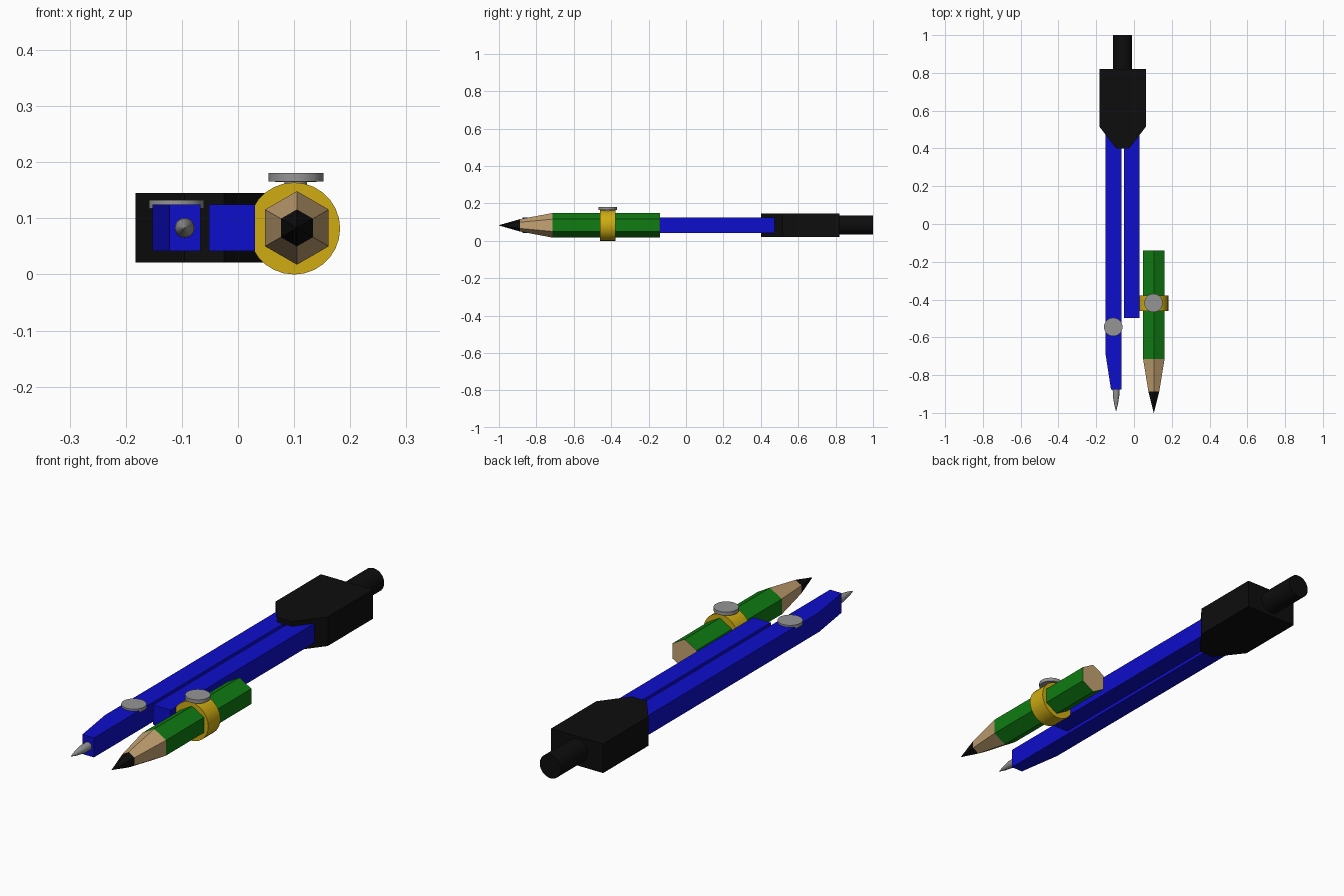
import bpy, bmesh, math

if "Cube" in bpy.data.objects:
    bpy.data.objects.remove(bpy.data.objects["Cube"])

def mat(name, r, g, b):
    m = bpy.data.materials.new(name)
    m.diffuse_color = (r, g, b, 1)
    m.use_nodes = True
    m.node_tree.nodes["Principled BSDF"].inputs["Base Color"].default_value = m.diffuse_color
    return m

BLACK = mat("black", 0.004, 0.004, 0.004)
BLUE = mat("blue", 0.004, 0.004, 0.6)
GREEN = mat("green", 0.005, 0.2, 0.006)
WOOD = mat("wood", 0.55, 0.36, 0.17)
GOLD = mat("gold", 0.62, 0.41, 0.006)
GREY = mat("grey", 0.3, 0.3, 0.3)
ZC = 0.083  # shared centre height

def finish(bm, name, mats, smooth=True):
    bmesh.ops.recalc_face_normals(bm, faces=bm.faces)
    me = bpy.data.meshes.new(name)
    bm.to_mesh(me)
    bm.free()
    ob = bpy.data.objects.new(name, me)
    bpy.context.collection.objects.link(ob)
    for m in mats:
        me.materials.append(m)
    if smooth:
        bpy.ops.object.select_all(action='DESELECT')
        ob.select_set(True)
        bpy.context.view_layer.objects.active = ob
        bpy.ops.object.shade_smooth_by_angle(angle=math.radians(35))
    return ob

def plate(name, outline, z0, z1, m):
    """Extrude an (x, y) outline from z0 to z1."""
    bm = bmesh.new()
    f = bm.faces.new([bm.verts.new((x, y, z0)) for x, y in outline])
    ext = bmesh.ops.extrude_face_region(bm, geom=[f])
    for v in ext["geom"]:
        if isinstance(v, bmesh.types.BMVert):
            v.co.z = z1
    return finish(bm, name, [m], False)

def turned(name, profile, centre, sides, mats, axis="Y", bands=None, smooth=True):
    """Rings of (radius, position) along an axis; bands gives each segment's material."""
    bm = bmesh.new()
    rings = []
    for r, p in profile:
        ring = []
        for i in range(sides):
            a = math.pi / 2 + math.tau * i / sides
            u, w = r * math.cos(a), r * math.sin(a)
            co = (centre[0] + u, p, centre[1] + w) if axis == "Y" else (centre[0] + u, centre[1] + w, p)
            ring.append(bm.verts.new(co))
        rings.append(ring)
    for k in range(len(rings) - 1):
        for i in range(sides):
            j = (i + 1) % sides
            f = bm.faces.new((rings[k][i], rings[k][j], rings[k + 1][j], rings[k + 1][i]))
            f.material_index = bands[k] if bands else 0
    for ring, b in ((rings[0], 0), (rings[-1], -1)):
        f = bm.faces.new(ring)
        f.material_index = bands[b] if bands else 0
    return finish(bm, name, mats, smooth)

# Hinge head: one half outline mirrored about x = -0.06
half = [(0.123, 0.82), (0.123, 0.515), (0.05, 0.42), (0.035, 0.40)]
outline = [(-0.06 + x, y) for x, y in half] + [(-0.06 - x, y) for x, y in reversed(half)]
plate("hinge_head", outline, 0.021, 0.145, BLACK)
turned("handle", [(0.05, 0.80), (0.05, 1.0)], (-0.06, ZC + 0.002), 32, [BLACK])

# Legs
plate("needle_leg", [(-0.152, 0.55), (-0.152, -0.68), (-0.122, -0.875),
                     (-0.067, -0.875), (-0.067, 0.55)], 0.042, 0.125, BLUE)
plate("pencil_leg", [(-0.052, 0.55), (-0.052, -0.497), (0.03, -0.497), (0.03, 0.55)],
      0.042, 0.125, BLUE)

# Needle point
turned("needle", [(0.018, -0.86), (0.017, -0.91), (0.010, -0.955), (0.0008, -0.99)],
       (-0.095, ZC), 16, [GREY])

# Pencil: hexagonal body, sharpened wood, lead, and a wooden back end
turned("pencil", [(0.065, -0.14), (0.0651, -0.1405), (0.0655, -0.715), (0.033, -0.888), (0.0008, -1.0)],
       (0.105, ZC), 6, [WOOD, GREEN, BLACK], bands=[0, 1, 0, 2], smooth=False)

# Clamp ring and the two screws
turned("clamp_ring", [(0.082, -0.46), (0.082, -0.378)], (0.1, ZC - 0.001), 28, [GOLD])
turned("clamp_screw", [(0.02, 0.15), (0.02, 0.165), (0.049, 0.1655), (0.049, 0.181)],
       (0.103, -0.418), 28, [GREY], axis="Z")
turned("needle_screw", [(0.049, 0.118), (0.049, 0.133)], (-0.11, -0.545), 28, [GREY], axis="Z")
